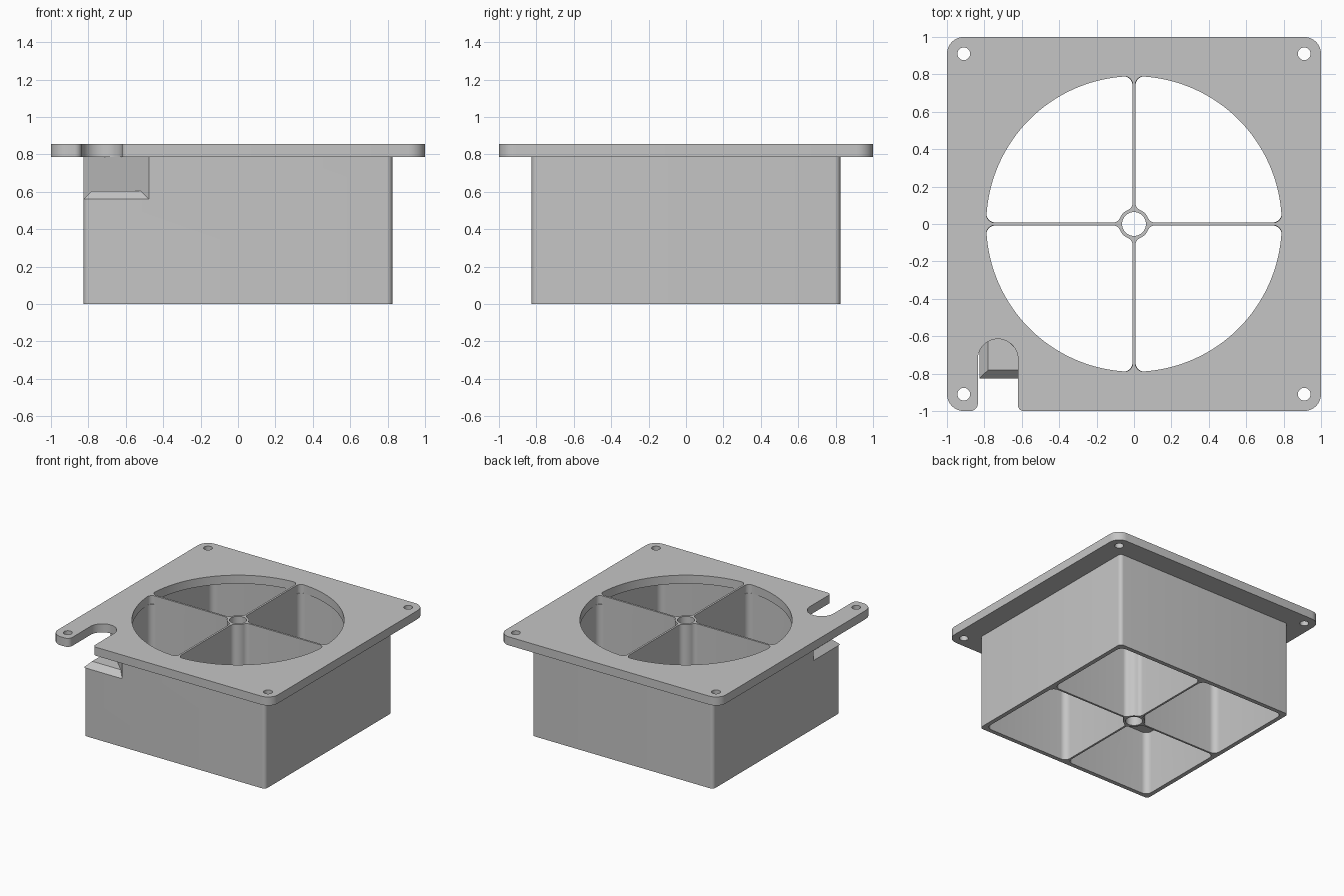
import bpy, bmesh
from math import cos, sin, pi, sqrt, atan2
from mathutils import Vector

cube = bpy.data.objects.get("Cube")
if cube:
    bpy.data.objects.remove(cube, do_unlink=True)

grey = bpy.data.materials.new("light_grey")
grey.use_nodes = True
COLOUR = (0.56, 0.56, 0.56, 1)
grey.diffuse_color = COLOUR
grey.node_tree.nodes["Principled BSDF"].inputs["Base Color"].default_value = COLOUR

PLATE_Z, TOP_Z = 0.785, 0.855   # underside and top of the flange
BODY, INNER = 0.825, 0.79       # half widths of the duct, outside and inside
RIB, HUB, BORE = 0.008, 0.082, 0.064
FILLET = 0.04


def arc(cx, cy, r, a0, a1, n=8):
    return [(cx + r * cos(a0 + (a1 - a0) * i / n),
             cy + r * sin(a0 + (a1 - a0) * i / n)) for i in range(n + 1)]


def circle(cx, cy, r, n=32):
    return arc(cx, cy, r, 0, 2 * pi, n)[:-1]


def rounded(corners, n=8):
    """Outline through (x, y, radius) corners, each one rounded."""
    out = []
    for i, (x, y, r) in enumerate(corners):
        p = Vector((x, y))
        a = (Vector(corners[i - 1][:2]) - p).normalized()
        b = (Vector(corners[(i + 1) % len(corners)][:2]) - p).normalized()
        c = p + (a + b) * r     # all corners are right angles
        s, e = c - b * r - c, c - a * r - c
        t0, t1 = atan2(s.y, s.x), atan2(e.y, e.x)
        t1 = t0 + (t1 - t0 + pi) % (2 * pi) - pi
        out += arc(c.x, c.y, r, t0, t1, n)
    return out


def finish(name, bm):
    bmesh.ops.recalc_face_normals(bm, faces=bm.faces)
    mesh = bpy.data.meshes.new(name)
    bm.to_mesh(mesh)
    bm.free()
    mesh.materials.append(grey)
    obj = bpy.data.objects.new(name, mesh)
    bpy.context.collection.objects.link(obj)
    return obj


def extruded(name, loops, z0, z1):
    """Solid from an outer outline and hole outlines."""
    bm = bmesh.new()
    for loop in loops:
        vs = [bm.verts.new((x, y, z0)) for x, y in loop]
        for i, v in enumerate(vs):
            bm.edges.new((vs[i - 1], v))
    bmesh.ops.remove_doubles(bm, verts=bm.verts, dist=1e-5)
    bmesh.ops.triangle_fill(bm, use_beauty=True, edges=bm.edges[:], normal=(0, 0, 1))
    new = bmesh.ops.extrude_face_region(bm, geom=bm.faces[:])["geom"]
    bmesh.ops.translate(bm, vec=(0, 0, z1 - z0),
                        verts=[g for g in new if isinstance(g, bmesh.types.BMVert)])
    return finish(name, bm)


def boolean(obj, other, operation):
    mod = obj.modifiers.new(operation.lower(), "BOOLEAN")
    mod.operation, mod.object, mod.solver = operation, other, "EXACT"
    bpy.context.view_layer.objects.active = obj
    bpy.ops.object.modifier_apply(modifier=mod.name)
    bpy.data.objects.remove(other, do_unlink=True)


def quarter(outer):
    """One opening beside the hub, closed by the given outer points."""
    cy = RIB + FILLET
    cx = sqrt((HUB + FILLET) ** 2 - cy ** 2)
    a = atan2(cy, cx)
    inner = arc(cy, cx, FILLET, pi + pi / 2 - a, pi, 8)
    inner = inner[::-1]
    hub = arc(0, 0, HUB, pi / 2 - a, a, 6)[1:-1]
    low = arc(cx, cy, FILLET, pi + a, 1.5 * pi, 8)
    return inner + hub + low + outer


def four(loop):
    turns = ((1, 0), (0, 1), (-1, 0), (0, -1))
    return [[(x * c - y * s, x * s + y * c) for x, y in loop] for c, s in turns]


# Round openings for the flange, square ones for the duct
ry = RIB + FILLET
rx = sqrt((INNER - FILLET) ** 2 - ry ** 2)
ra = atan2(ry, rx)
round_quarter = quarter(arc(rx, ry, FILLET, -pi / 2, ra)
                        + arc(0, 0, INNER, ra, pi / 2 - ra, 32)[1:-1]
                        + arc(ry, rx, FILLET, pi / 2 - ra, pi))
low, high, r = RIB + 0.05, INNER - 0.05, 0.05
square_quarter = quarter(arc(high, low, r, -pi / 2, 0)
                         + arc(high, high, r, 0, pi / 2)
                         + arc(low, high, r, pi / 2, pi))
bore = circle(0, 0, BORE)

# Flange with corner holes and a cable slot in the front edge
slot_l, slot_r = -0.835, -0.62
slot_x, slot_rad = (slot_l + slot_r) / 2, (slot_r - slot_l) / 2
edge = rounded([(slot_r, -0.8, 0), (slot_r, -1, 0.03), (1, -1, 0.09), (1, 1, 0.09),
                (-1, 1, 0.09), (-1, -1, 0.09), (slot_l, -1, 0.04), (slot_l, -0.8, 0)])
edge += arc(slot_x, -0.615 - slot_rad, slot_rad, pi, 0, 20)
screws = [circle(x, y, 0.034, 24) for x in (-0.91, 0.91) for y in (-0.91, 0.91)]
flange = extruded("flange", [edge, bore] + four(round_quarter) + screws, PLATE_Z, TOP_Z)

# Duct with cross ribs and a hollow hub
wall = rounded([(BODY, -BODY, 0.03), (BODY, BODY, 0.03),
                (-BODY, BODY, 0.03), (-BODY, -BODY, 0.03)])
duct = extruded("duct", [wall, bore] + four(square_quarter), 0, PLATE_Z)


def corner(near, total):
    """Triangle in the front corner, cut off by the line x + y = total."""
    return [(near, near), (total - near, near), (near, total - near)]


# Cable pocket: thick diagonal wall inside the corner, then the outer cut
boolean(duct, extruded("pocket_wall", [corner(-0.805, -1.24)], 0.53, PLATE_Z), "UNION")
boolean(duct, extruded("pocket_cut", [corner(-0.9, -1.3)], 0.56, 0.9), "DIFFERENCE")

# Pocket floor with sloping outer edges
bm = bmesh.new()
for near, z in ((-BODY, 0.56), (-0.78, 0.605)):
    for x, y in corner(near, -1.3):
        bm.verts.new((x, y, z))
bmesh.ops.convex_hull(bm, input=bm.verts)
bmesh.ops.dissolve_limit(bm, angle_limit=0.01, verts=bm.verts, edges=bm.edges)
ledge = finish("pocket_ledge", bm)

# Smooth the curved walls, keep the edges sharp
bpy.ops.object.select_all(action="DESELECT")
for obj in (flange, duct, ledge):
    obj.select_set(True)
bpy.context.view_layer.objects.active = duct
bpy.ops.object.shade_smooth_by_angle(angle=pi / 6)
